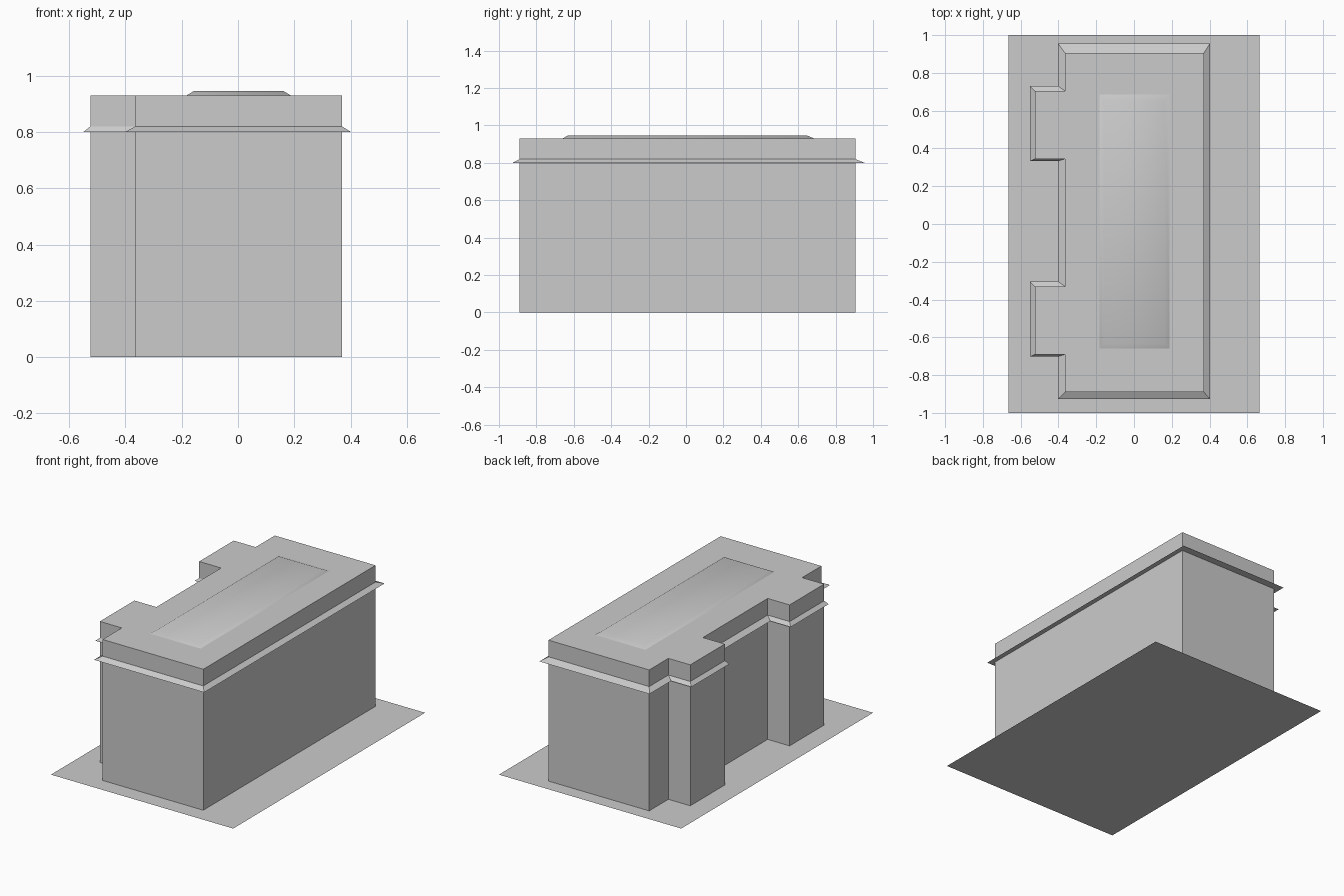
import bpy
import bmesh

cube = bpy.data.objects.get("Cube")
if cube:
    bpy.data.objects.remove(cube, do_unlink=True)

# Single stone colour
grey = bpy.data.materials.new("stone_grey")
grey.use_nodes = True
colour = (0.6, 0.6, 0.6, 1)
grey.diffuse_color = colour
grey.node_tree.nodes["Principled BSDF"].inputs["Base Color"].default_value = colour


def rect(x0, x1, y0, y1):
    return [(x0, y0), (x1, y0), (x1, y1), (x0, y1)]


def loft(name, low, z0, high=None, z1=0, floor=True, smooth=False):
    """Join a lower outline to an upper one; a lone outline makes a flat sheet."""
    bm = bmesh.new()
    a = [bm.verts.new((x, y, z0)) for x, y in low]
    if high:
        b = [bm.verts.new((x, y, z1)) for x, y in high]
        n = len(a)
        for i in range(n):
            j = (i + 1) % n
            bm.faces.new((a[i], a[j], b[j], b[i]))
        bm.faces.new(b)
        if floor:
            bm.faces.new(a[::-1])
    else:
        bm.faces.new(a)
    for f in bm.faces:
        f.smooth = smooth
    mesh = bpy.data.meshes.new(name)
    bm.to_mesh(mesh)
    bm.free()
    mesh.materials.append(grey)
    ob = bpy.data.objects.new(name, mesh)
    bpy.context.collection.objects.link(ob)
    return ob


# Ground sheet
loft("ground_plate", rect(-0.665, 0.665, -1, 1), 0)

# Walls with two bays on one long side
bays = {"back": (0.345, 0.705), "front": (-0.69, -0.33)}
wall_x, bay_x = -0.365, -0.525
outline = [(wall_x, -0.89), (0.37, -0.89), (0.37, 0.905), (wall_x, 0.905)]
for y0, y1 in bays.values():
    outline += [(wall_x, y1), (bay_x, y1), (bay_x, y0), (wall_x, y0)]
loft("building_walls", outline, 0, outline, 0.93, floor=False)

# Sloped ledge around the main block and each bay
loft("main_ledge", rect(-0.402, 0.402, -0.927, 0.955), 0.80,
     rect(wall_x, 0.37, -0.89, 0.905), 0.82)
for side, (y0, y1) in bays.items():
    loft(side + "_bay_ledge", rect(-0.55, -0.34, y0 - 0.012, y1 + 0.025), 0.80,
         rect(bay_x, -0.34, y0, y1), 0.82)

# Raised roof panel with softly shaded bevelled rim
loft("roof_panel", rect(-0.183, 0.188, -0.66, 0.685), 0.93,
     rect(-0.158, 0.163, -0.633, 0.65), 0.945, floor=False, smooth=True)
